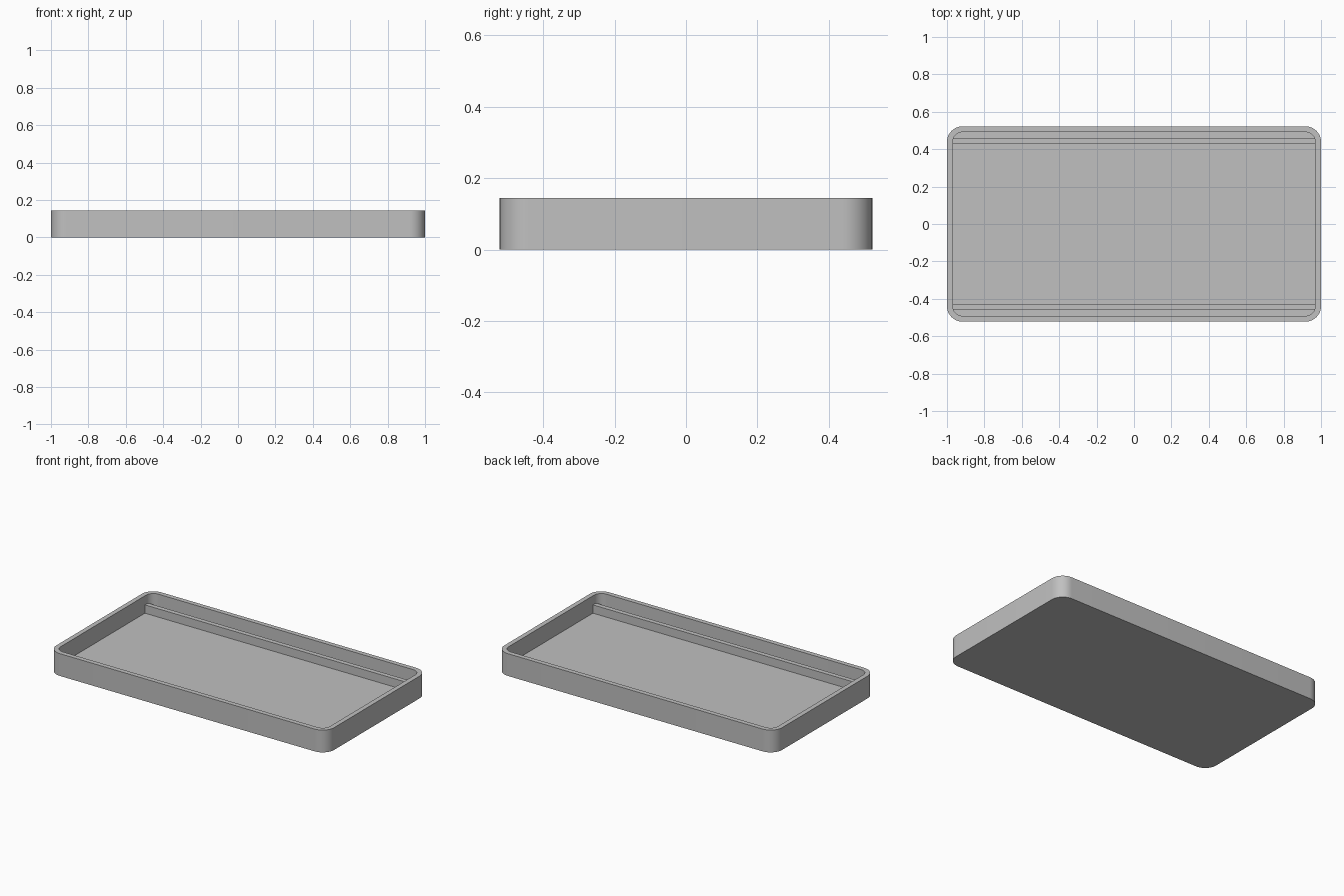
import bpy
import bmesh
from math import cos, sin, pi, radians

old = bpy.data.objects.get("Cube")
if old:
    bpy.data.objects.remove(old, do_unlink=True)

HALF_X, HALF_Y, HEIGHT = 1.0, 0.522, 0.145
WALL, FLOOR, RADIUS = 0.031, 0.032, 0.083
RAIL_TOP, RAIL_INNER, RAIL_OUTER = 0.086, 0.427, 0.458
CORNER_STEPS = 12

grey = bpy.data.materials.new("light_grey")
grey.use_nodes = True
colour = (0.53, 0.53, 0.53, 1)
grey.diffuse_color = colour
grey.node_tree.nodes["Principled BSDF"].inputs["Base Color"].default_value = colour


def make_object(name, bm):
    bmesh.ops.recalc_face_normals(bm, faces=bm.faces)
    mesh = bpy.data.meshes.new(name)
    bm.to_mesh(mesh)
    bm.free()
    mesh.materials.append(grey)
    obj = bpy.data.objects.new(name, mesh)
    bpy.context.collection.objects.link(obj)
    return obj


def rounded_loop(bm, inset, z):
    """Ring of vertices around a rounded rectangle, inset from the outside."""
    r = RADIUS - inset
    cx, cy = HALF_X - RADIUS, HALF_Y - RADIUS
    verts = []
    for quarter, (sx, sy) in enumerate([(1, 1), (-1, 1), (-1, -1), (1, -1)]):
        for i in range(CORNER_STEPS + 1):
            a = (quarter + i / CORNER_STEPS) * pi / 2
            verts.append(bm.verts.new((sx * cx + r * cos(a), sy * cy + r * sin(a), z)))
    return verts


# Tray shell: outer wall, rim, inner wall and floor
bm = bmesh.new()
loops = [rounded_loop(bm, inset, z) for inset, z in
         [(0, 0), (0, HEIGHT), (WALL, HEIGHT), (WALL, FLOOR)]]
for low, high in zip(loops, loops[1:]):
    for i in range(len(low)):
        j = (i + 1) % len(low)
        bm.faces.new((low[i], low[j], high[j], high[i]))
bm.faces.new(loops[0])
bm.faces.new(loops[-1])
tray = make_object("tray", bm)
bpy.context.view_layer.objects.active = tray
tray.select_set(True)
bpy.ops.object.shade_smooth_by_angle(angle=radians(30))

# Long rails standing on the floor, front and back
for name, side in [("front_rail", -1), ("back_rail", 1)]:
    bm = bmesh.new()
    bmesh.ops.create_cube(bm, size=1)
    bottom = FLOOR - 0.01
    for v in bm.verts:
        v.co.x *= 2 * (HALF_X - WALL) + 0.004
        v.co.y = v.co.y * (RAIL_OUTER - RAIL_INNER) + side * (RAIL_OUTER + RAIL_INNER) / 2
        v.co.z = RAIL_TOP if v.co.z > 0 else bottom
    make_object(name, bm)
